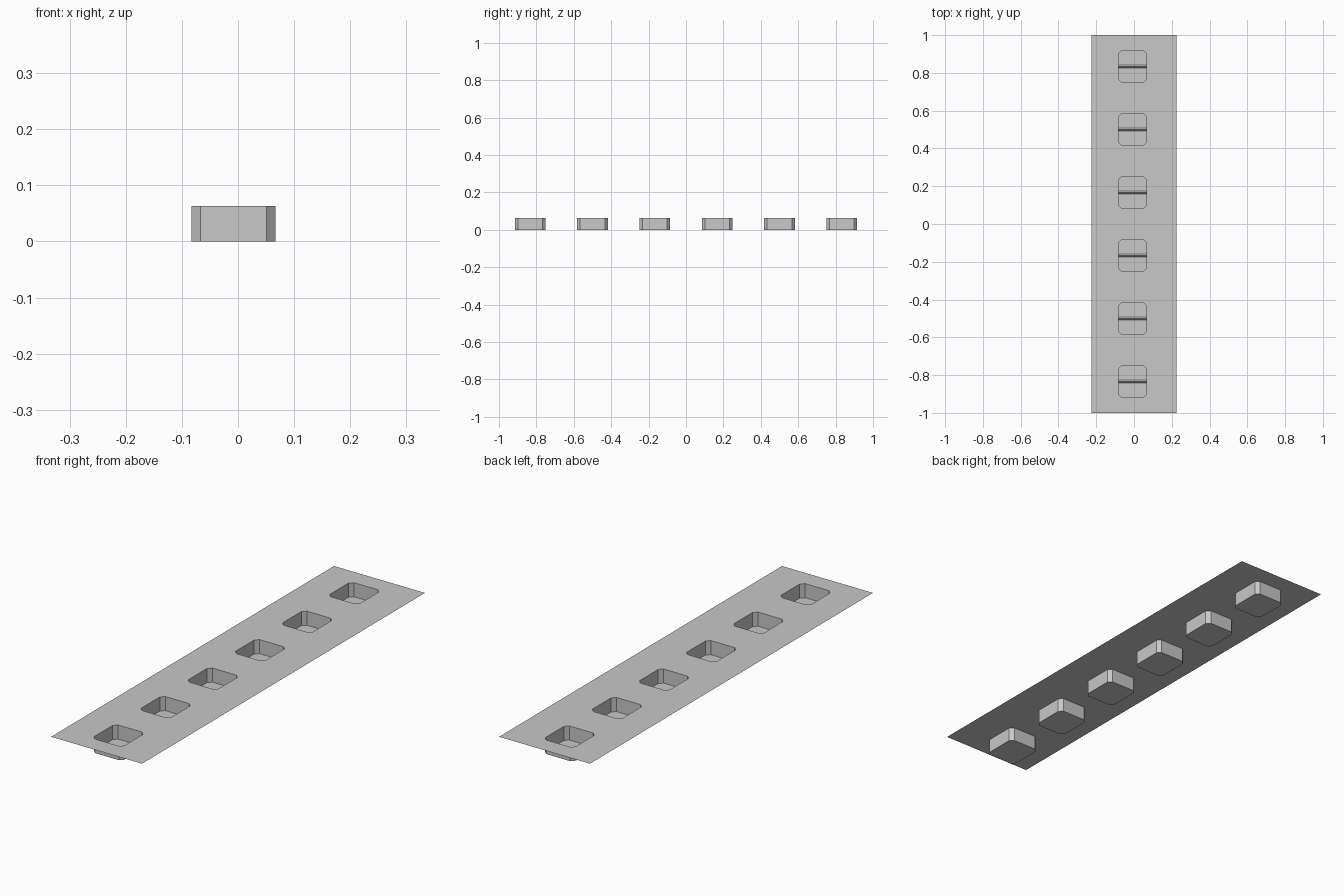
import bpy
import bmesh

LENGTH, WIDTH, DEPTH = 2.0, 0.45, 0.063
COUNT = 6
PITCH = LENGTH / COUNT
POCKET_X, HALF_X, HALF_Y, CHAMFER = -0.008, 0.075, 0.082, 0.016
RIDGE_HALF, RIDGE_HEIGHT = 0.008, 0.01

if "Cube" in bpy.data.objects:
    bpy.data.objects.remove(bpy.data.objects["Cube"], do_unlink=True)

grey = bpy.data.materials.new("light grey plastic")
grey.use_nodes = True
colour = (0.58, 0.58, 0.58, 1)
grey.diffuse_color = colour
grey.node_tree.nodes["Principled BSDF"].inputs["Base Color"].default_value = colour


def finish(bm, name):
    """Turn a bmesh into a named grey object."""
    mesh = bpy.data.meshes.new(name)
    bm.to_mesh(mesh)
    bm.free()
    mesh.materials.append(grey)
    obj = bpy.data.objects.new(name, mesh)
    bpy.context.collection.objects.link(obj)
    return obj


def pocket_outline(y):
    """Rectangle with chamfered corners, counter-clockwise."""
    points = []
    for sx, sy in ((1, -1), (1, 1), (-1, 1), (-1, -1)):
        pair = [(sx * (HALF_X - CHAMFER), sy * HALF_Y),
                (sx * HALF_X, sy * (HALF_Y - CHAMFER))]
        points += pair if sx * sy < 0 else pair[::-1]
    return [(POCKET_X + px, y + py) for px, py in points]


def loop_edges(bm, verts):
    return [bm.edges.new((a, b)) for a, b in zip(verts, verts[1:] + verts[:1])]


centres = [(i - (COUNT - 1) / 2) * PITCH for i in range(COUNT)]

# Thin sheet with open pockets hanging below it
bm = bmesh.new()
corners = [(-1, -1), (1, -1), (1, 1), (-1, 1)]
border = [bm.verts.new((sx * WIDTH / 2, sy * LENGTH / 2, DEPTH)) for sx, sy in corners]
edges = loop_edges(bm, border)
rims = []
for y in centres:
    rim = [bm.verts.new((px, py, DEPTH)) for px, py in pocket_outline(y)]
    edges += loop_edges(bm, rim)
    rims.append(rim)
bmesh.ops.triangle_fill(bm, edges=edges, use_beauty=True, normal=(0, 0, 1))
bm.normal_update()
for face in bm.faces:
    if face.normal.z < 0:
        face.normal_flip()

# Pocket walls face inward and floors face up
for rim in rims:
    base = [bm.verts.new((v.co.x, v.co.y, 0)) for v in rim]
    for i in range(len(rim)):
        j = (i + 1) % len(rim)
        bm.faces.new((rim[i], rim[j], base[j], base[i]))
    bm.faces.new(base)
finish(bm, "pocket_sheet")

# Low ridge across the middle of each pocket floor
for n, y in enumerate(centres, 1):
    bm = bmesh.new()
    ends = [[bm.verts.new((POCKET_X + side * HALF_X, y + dy, z))
             for dy, z in ((-RIDGE_HALF, 0), (0, RIDGE_HEIGHT), (RIDGE_HALF, 0))]
            for side in (-1, 1)]
    left, right = ends
    for i in range(2):
        bm.faces.new((left[i], right[i], right[i + 1], left[i + 1]))
    finish(bm, f"pocket_ridge_{n}")
